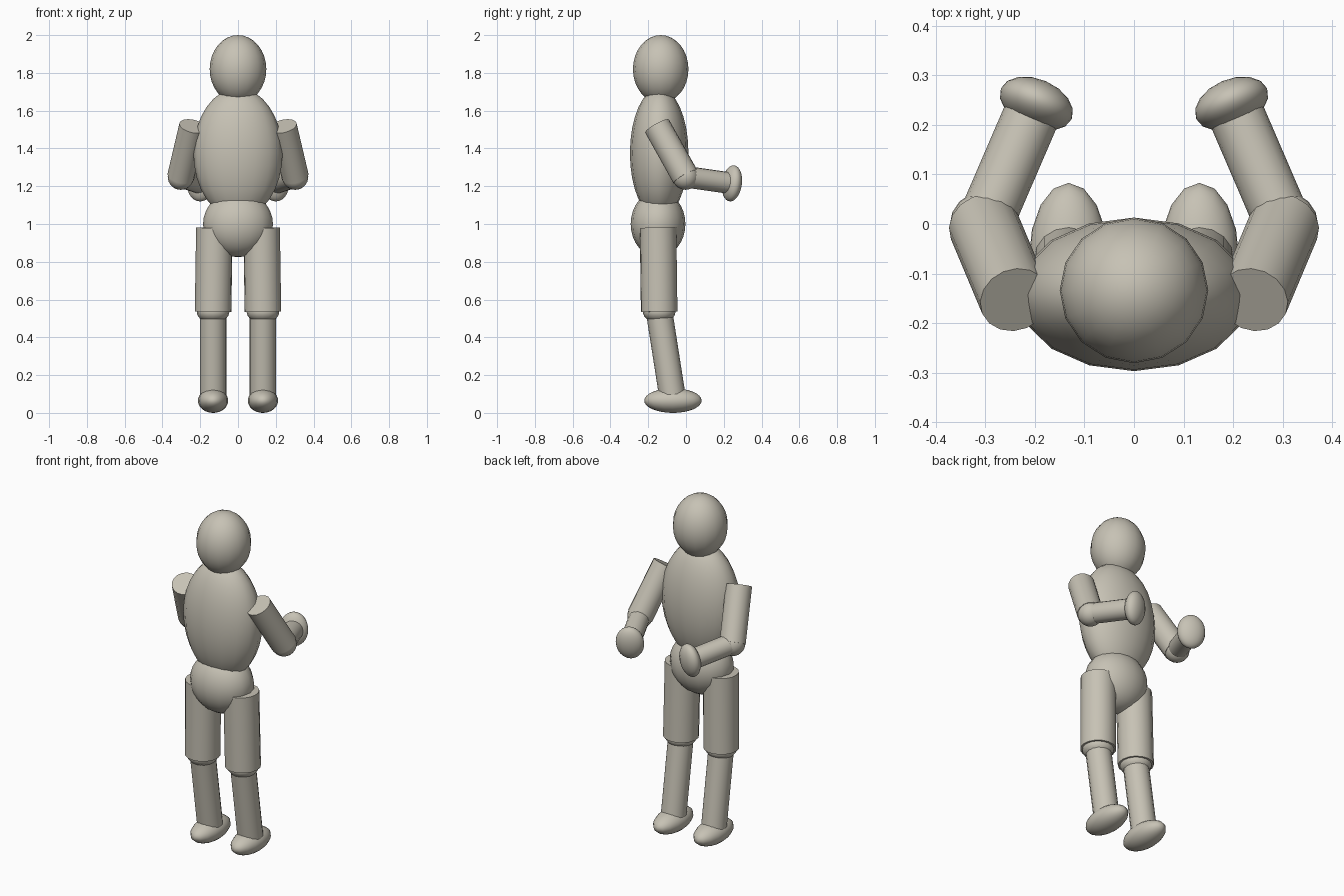
import bpy
import math
from mathutils import Vector

if "Cube" in bpy.data.objects:
    bpy.data.objects.remove(bpy.data.objects["Cube"])

# One warm clay colour for the whole figure
clay = bpy.data.materials.new("warm_clay")
clay.diffuse_color = (0.57, 0.54, 0.46, 1)
clay.use_nodes = True
clay.node_tree.nodes["Principled BSDF"].inputs["Base Color"].default_value = clay.diffuse_color


def finish(name):
    ob = bpy.context.object
    ob.name = name
    ob.data.materials.append(clay)
    bpy.ops.object.shade_smooth_by_angle(angle=math.radians(40))
    return ob


def ellipsoid(name, center, radii, along=None):
    """Smooth ball stretched to radii; local y can follow a direction."""
    bpy.ops.mesh.primitive_uv_sphere_add(segments=16, ring_count=16, radius=1)
    ob = finish(name)
    ob.location = center
    ob.scale = radii
    if along is not None:
        ob.rotation_euler = along.to_track_quat('Y', 'Z').to_euler()
    return ob


def limb(name, start, end, radius):
    """Straight cylinder between two joints."""
    a, b = Vector(start), Vector(end)
    bpy.ops.mesh.primitive_cylinder_add(vertices=16, radius=radius, depth=(b - a).length)
    ob = finish(name)
    ob.location = (a + b) / 2
    ob.rotation_euler = (b - a).to_track_quat('Z', 'Y').to_euler()
    return ob


# Head, trunk and hips
ellipsoid("head", (0, -0.134, 1.82), (0.15, 0.147, 0.18))
ellipsoid("torso", (0, -0.142, 1.375), (0.236, 0.155, 0.345))
ellipsoid("hips", (0, -0.148, 1.0), (0.185, 0.145, 0.175))

for side, s in (("left", -1), ("right", 1)):
    # Bent arm
    shoulder = Vector((s * 0.24, -0.153, 1.518))
    elbow = Vector((s * 0.303, -0.003, 1.25))
    wrist = Vector((s * 0.197, 0.243, 1.215))
    limb(side + "_upper_arm", shoulder, elbow, 0.072)
    ellipsoid(side + "_elbow", elbow, (0.069, 0.069, 0.069))
    limb(side + "_forearm", elbow, wrist, 0.057)
    ellipsoid(side + "_hand", wrist, (0.078, 0.048, 0.096), wrist - elbow)

    # Leg with the shin angled to the back
    knee = Vector((s * 0.132, -0.142, 0.535))
    ankle = Vector((s * 0.132, -0.071, 0.08))
    limb(side + "_thigh", (s * 0.125, -0.148, 0.98), knee, 0.097)
    ellipsoid(side + "_knee", knee, (0.086, 0.086, 0.06))
    limb(side + "_shin", knee, ankle, 0.07)
    ellipsoid(side + "_foot", (s * 0.132, -0.069, 0.065), (0.08, 0.152, 0.065))
